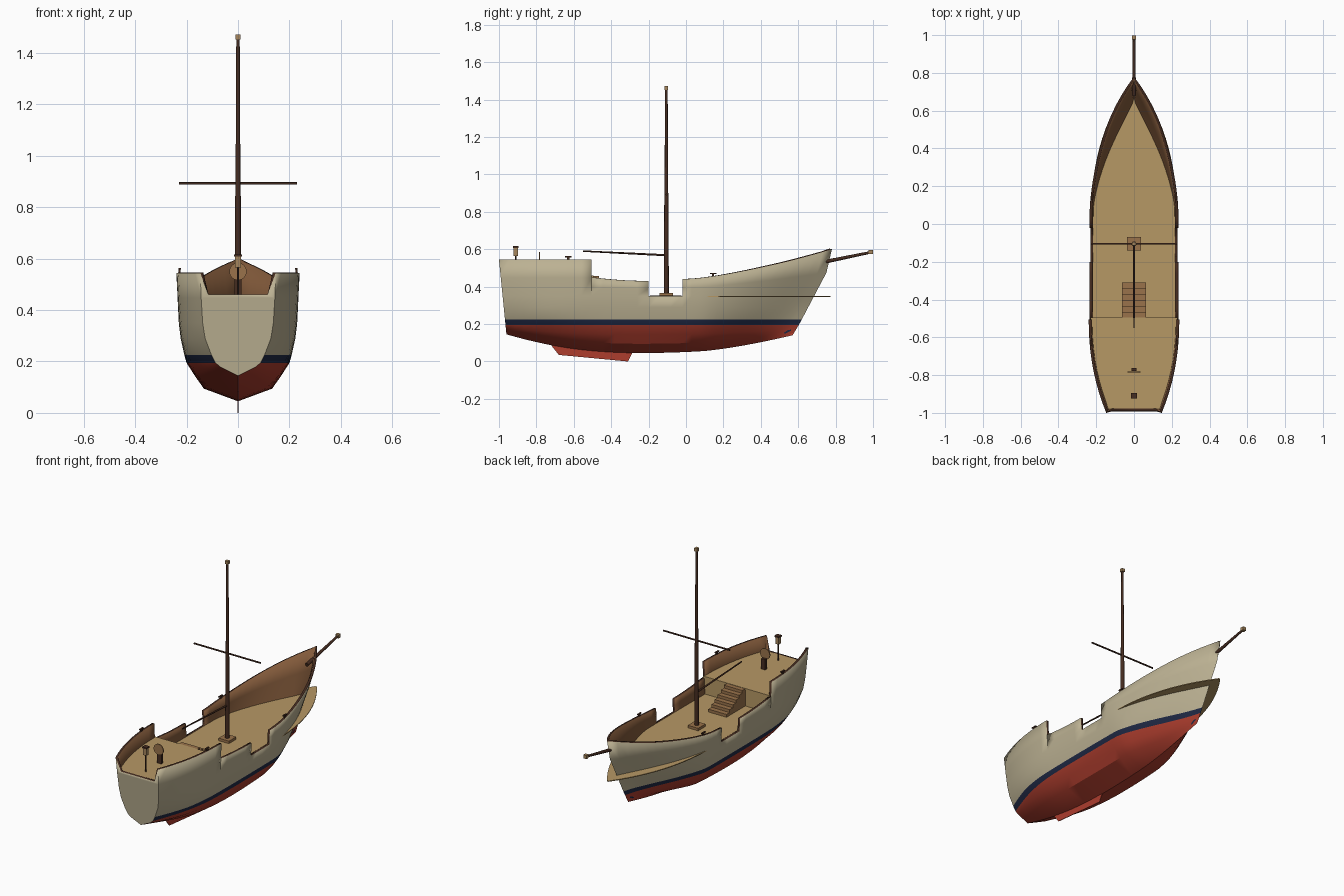
import bpy, bmesh, math
from mathutils import Vector

if "Cube" in bpy.data.objects:
    bpy.data.objects.remove(bpy.data.objects["Cube"])


def mat(name, col):
    m = bpy.data.materials.new(name)
    m.diffuse_color = (*col, 1)
    m.use_nodes = True
    m.node_tree.nodes["Principled BSDF"].inputs["Base Color"].default_value = m.diffuse_color
    return m


RED = mat("hull red", (0.42, 0.047, 0.027))
NAVY = mat("stripe navy", (0.014, 0.022, 0.059))
CREAM = mat("hull cream", (0.50, 0.44, 0.29))
BROWN = mat("inner brown", (0.235, 0.107, 0.045))
DARK = mat("dark wood", (0.06, 0.025, 0.0145))
DECK = mat("deck tan", (0.47, 0.315, 0.13))
STEP = mat("step brown", (0.32, 0.171, 0.07))
CAP = mat("cap tan", (0.38, 0.24, 0.11))


def obj(name, bm, *mats):
    me = bpy.data.meshes.new(name)
    bm.to_mesh(me)
    bm.free()
    o = bpy.data.objects.new(name, me)
    bpy.context.collection.objects.link(o)
    for m in mats:
        me.materials.append(m)
    return o


def smooth(o, deg=35):
    bpy.ops.object.select_all(action='DESELECT')
    o.select_set(True)
    bpy.context.view_layer.objects.active = o
    bpy.ops.object.shade_smooth_by_angle(angle=math.radians(deg))


def box(name, lo, hi, m):
    bm = bmesh.new()
    bmesh.ops.create_cube(bm, size=1)
    for v in bm.verts:
        v.co = [(a + b) / 2 + c * (b - a) for a, b, c in zip(lo, hi, v.co)]
    return obj(name, bm, m)


def rod(name, a, b, r1, r2, m, n=10):
    a, b = Vector(a), Vector(b)
    bm = bmesh.new()
    bmesh.ops.create_cone(bm, cap_ends=True, segments=n, radius1=r1, radius2=r2, depth=(b - a).length)
    q = (b - a).to_track_quat('Z', 'Y')
    for v in bm.verts:
        v.co = q @ v.co + (a + b) / 2
    o = obj(name, bm, m)
    smooth(o, 50)
    return o


def prism(name, pts, d, m):
    """Polygon extruded along vector d."""
    bm = bmesh.new()
    f = bm.faces.new([bm.verts.new(p) for p in pts])
    r = bmesh.ops.extrude_face_region(bm, geom=[f])
    for v in r['geom']:
        if isinstance(v, bmesh.types.BMVert):
            v.co += Vector(d)
    bmesh.ops.recalc_face_normals(bm, faces=bm.faces)
    return obj(name, bm, m)


# ---- hull shape functions (s = station along the length) ----
def bow_w(s):
    return max(0.0, min(1.0, (s - 0.1) / 0.68))


def beam(s):
    if s > 0:
        return 0.24 * max(0, 1 - (s / 0.78) ** 2.5)
    if s < -0.5:
        return 0.24 - 0.093 * ((-0.5 - s) / 0.5) ** 2.2
    return 0.24


def keel_z(s):
    return 0.045 + (0.1 * ((-0.25 - s) / 0.75) ** 2 if s < -0.25 else 0.095 * ((s + 0.25) / 1.03) ** 2)


SECTION = [(0, 0), (0.1, 0.56), (0.29, 0.83), (0.45, 0.92), (0.61, 0.96), (1, 1)]


def half(s, z):
    zk = keel_z(s)
    q = max(0, min(1, (z - zk) / (0.545 + 0.055 * bow_w(s) - zk)))
    f = 1
    for (a, fa), (b, fb) in zip(SECTION, SECTION[1:]):
        if a <= q <= b:
            f = fa + (fb - fa) * (q - a) / (b - a)
            break
    k = 0.8 * bow_w(s)
    return beam(s) * (f * (1 - k) + q * k)


def along(s, z):
    stem = 0.57 + (z - 0.14) * 0.6 if z < 0.2 else 0.606 + (z - 0.2) * 0.527
    ws = max(0.0, (-0.6 - s) / 0.4)
    return s + 0.1 * (0.545 - z) * ws - (0.78 - min(0.78, stem)) * bow_w(s)


def bow_rail(s):
    return 0.44 + 0.16 * (max(0, s + 0.02) / 0.8) ** 1.5


# ---- hull with stern board, bulwarks and side gates ----
segments = [(-1, -0.505, 9, lambda s: 0.545),
            (-0.505, -0.2, 5, lambda s: 0.43 + 0.02 * ((-0.2 - s) / 0.305) ** 2),
            (-0.2, -0.02, 3, None),
            (-0.02, 0.78, 16, bow_rail)]
bm = bmesh.new()
for side in (-1, 1):
    for s0, s1, n, top in segments:
        cols = []
        for i in range(n + 1):
            s = s0 + (s1 - s0) * i / n
            zk = keel_z(s)
            zs = [zk + (0.195 - zk) * t for t in (0, 0.33, 0.66, 1)] + [0.225, 0.29, 0.35]
            if top:
                zs += [(0.35 + top(s)) / 2, top(s)]
            cols.append([bm.verts.new((side * half(s, z), along(s, z), z)) for z in zs])
        for a, b in zip(cols, cols[1:]):
            for j in range(len(a) - 1):
                f = bm.faces.new((a[j], b[j], b[j + 1], a[j + 1]))
                z = (a[j].co.z + a[j + 1].co.z + b[j].co.z + b[j + 1].co.z) / 4
                f.material_index = 0 if j < 3 else 1 if j == 3 else 2
        if s0 == -1:
            if side < 0:
                left = cols[0]
            else:
                right = cols[0]
notch = [bm.verts.new((x, along(-1, 0.46), 0.46)) for x in (0.115, -0.115)]
bm.faces.new(left + notch[::-1] + right[::-1][:-1]).material_index = 2
bmesh.ops.remove_doubles(bm, verts=bm.verts, dist=0.0005)
bmesh.ops.recalc_face_normals(bm, faces=bm.faces)
outer = max(bm.faces, key=lambda f: f.calc_center_median().x)
if outer.normal.x < 0:
    bmesh.ops.reverse_faces(bm, faces=bm.faces)
hull = obj("hull", bm, RED, NAVY, CREAM, BROWN, DARK)
smooth(hull, 32)
sol = hull.modifiers.new("planking", 'SOLIDIFY')
sol.thickness = 0.014
sol.offset = -1
sol.material_offset = 1
sol.material_offset_rim = 2


# ---- decks ----
def outline(ys, width, z):
    return [(width(y), y, z) for y in ys] + [(-width(y), y, z) for y in reversed(ys)]


prism("main_deck", outline([-0.5 + 1.272 * i / 24 for i in range(25)], lambda y: 0.945 * beam(y), 0.345),
      (0, 0, 0.005), DECK)
prism("stern_deck", outline([-0.985 + 0.49 * i / 8 for i in range(9)], lambda y: half(y, 0.45) - 0.006, 0.45),
      (0, 0, 0.01), DECK)
box("deck_bulkhead", (-0.224, -0.505, 0.345), (0.224, -0.496, 0.455), DECK)

# ---- stairs between the decks ----
profile = [(-0.497, 0.35)]
for i in range(6):
    y, z = -0.497 + i * 0.0312, 0.458 - i * 0.018
    profile += [(y, z), (y + 0.0312, z)]
profile.append((-0.31, 0.35))
prism("stairs", [(-0.063, y, z) for y, z in profile], (0.126, 0, 0), STEP)

# ---- keel fin ----
prism("keel_fin", [(-0.002, y, z) for y, z in ((-0.72, 0.085), (-0.68, 0.035), (-0.31, 0), (-0.28, 0.06))],
      (0.004, 0, 0), RED)

# ---- mast, yard, boom, bowsprit ----
MY = -0.105
box("mast_foot", (-0.036, MY - 0.036, 0.348), (0.036, MY + 0.036, 0.366), STEP)
rod("mast_lower", (0, MY, 0.35), (0, MY, 0.9), 0.0135, 0.011, DARK)
rod("mast_upper", (0, MY, 0.9), (0, MY, 1.455), 0.010, 0.007, DARK)
box("mast_cap", (-0.01, MY - 0.01, 1.452), (0.01, MY + 0.01, 1.472), CAP)
rod("yard", (-0.23, MY, 0.893), (0.23, MY, 0.893), 0.005, 0.005, DARK)
rod("boom", (0, MY, 0.568), (0, -0.55, 0.59), 0.0055, 0.004, DARK)
rod("bowsprit", (0, 0.68, 0.52), (0, 0.985, 0.583), 0.011, 0.007, DARK)
box("bowsprit_cap", (-0.011, 0.977, 0.574), (0.011, 0.999, 0.596), CAP)

# ---- steering wheel and stern lantern ----
box("wheel_post", (-0.014, -0.778, 0.46), (0.014, -0.762, 0.525), DARK)
rod("wheel", (0, -0.786, 0.55), (0, -0.780, 0.55), 0.034, 0.034, STEP, 16)
rod("lantern_post", (0, -0.91, 0.46), (0, -0.91, 0.565), 0.004, 0.004, DARK, 6)
box("lantern", (-0.011, -0.921, 0.565), (0.011, -0.899, 0.608), CAP)
box("lantern_roof", (-0.015, -0.925, 0.608), (0.015, -0.895, 0.617), DARK)

# ---- rail cleats ----
for y, z in ((-0.63, 0.545), (0.145, bow_rail(0.145))):
    for side, word in ((-1, "left"), (1, "right")):
        x = side * (half(y, z) - 0.008)
        box("cleat_post_" + word, (x - 0.004, y - 0.006, z - 0.005), (x + 0.004, y + 0.006, z + 0.012), DARK)
        box("cleat_bar_" + word, (x - 0.005, y - 0.017, z + 0.012), (x + 0.005, y + 0.017, z + 0.018), DARK)
